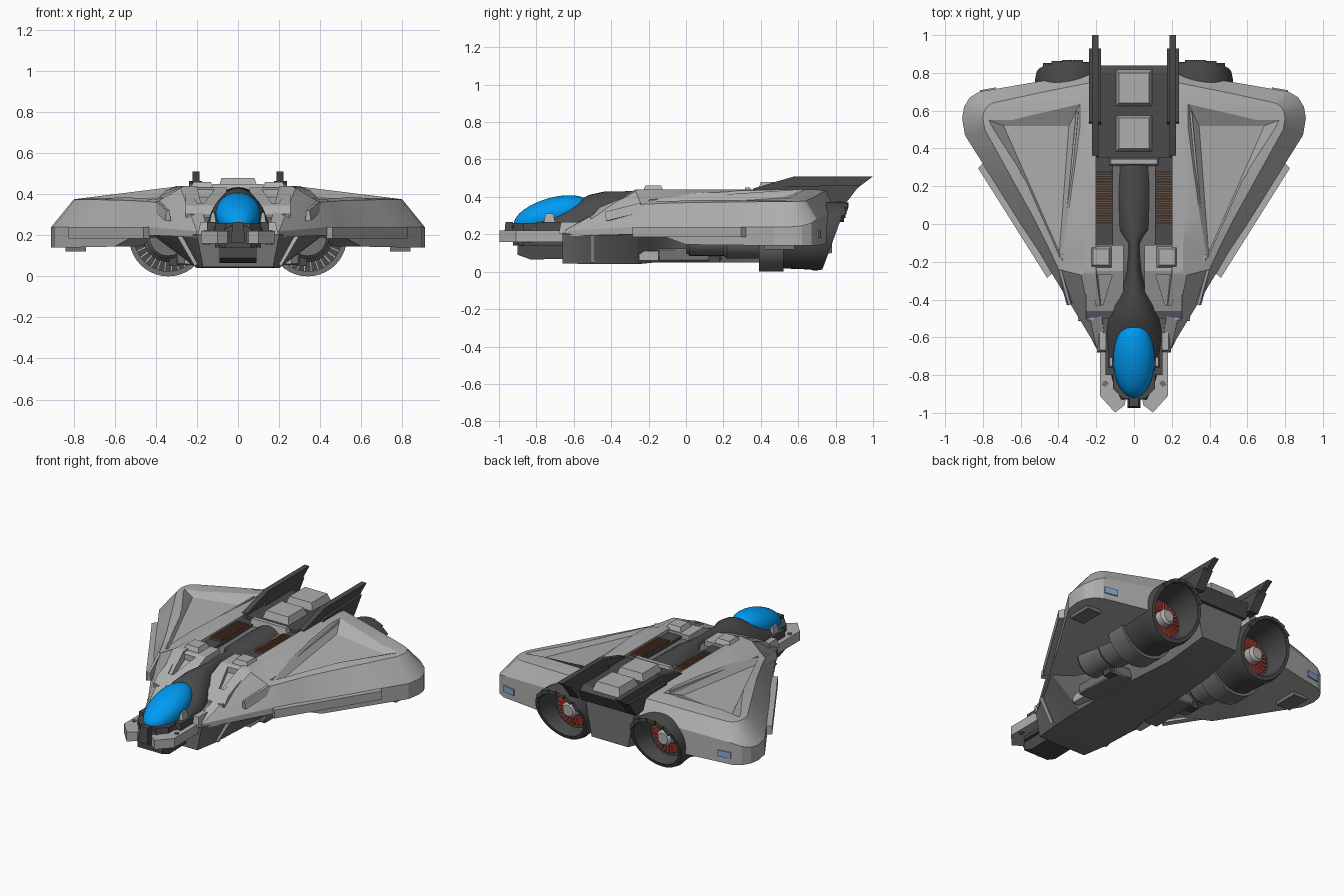
import bpy, bmesh, math
from mathutils import Vector, Matrix
from math import sin, cos, pi

if "Cube" in bpy.data.objects:
    bpy.data.objects.remove(bpy.data.objects["Cube"])

def material(name, c):
    m = bpy.data.materials.new(name)
    m.diffuse_color = (*c, 1)
    m.use_nodes = True
    m.node_tree.nodes["Principled BSDF"].inputs["Base Color"].default_value = m.diffuse_color
    return m

DARK = material("dark_metal", (0.07, 0.07, 0.07))
MID = material("mid_grey", (0.17, 0.17, 0.17))
LIGHT = material("light_grey", (0.43, 0.43, 0.43))
BLUE = material("canopy_blue", (0.0, 0.33, 0.90))
LAMP = material("lamp_blue", (0.25, 0.38, 0.65))
BROWN = material("vent_brown", (0.20, 0.08, 0.04))
RED = material("engine_red", (0.55, 0.06, 0.04))

def finish(name, bm, mat, mirror=False, bevel=0):
    bmesh.ops.recalc_face_normals(bm, faces=bm.faces)
    me = bpy.data.meshes.new(name)
    bm.to_mesh(me)
    bm.free()
    me.shade_smooth()
    me.set_sharp_from_angle(angle=math.radians(28))
    me.materials.append(mat)
    ob = bpy.data.objects.new(name, me)
    bpy.context.collection.objects.link(ob)
    if bevel:
        b = ob.modifiers.new("bevel", "BEVEL")
        b.width, b.segments = bevel, 1
    if mirror:
        ob.modifiers.new("mirror", "MIRROR")
    return ob

def loft(name, rings, mat, mirror=False, bevel=0, closed=False, bm=None):
    """Skin a list of equal-length rings; closed joins last ring to first."""
    own = bm is None
    bm = bm or bmesh.new()
    vs = [[bm.verts.new(p) for p in r] for r in rings]
    n = len(vs[0])
    for a, b in zip(vs, vs[1:] + (vs[:1] if closed else [])):
        for i in range(n):
            bm.faces.new((a[i], a[(i + 1) % n], b[(i + 1) % n], b[i]))
    if not closed:
        caps = [bm.faces.new(vs[0]), bm.faces.new(vs[-1])]
        bmesh.ops.triangulate(bm, faces=[f for f in caps if 4 < n < 16])
    if own:
        return finish(name, bm, mat, mirror, bevel)

def side_prism(name, prof, x0, x1, mat, mirror=False, bevel=0):
    return loft(name, [[(x, y, z) for y, z in prof] for x in (x0, x1)], mat, mirror, bevel)

def plan_prism(name, prof, z0, z1, mat, mirror=False, bevel=0):
    return loft(name, [[(x, y, z) for x, y in prof] for z in (z0, z1)], mat, mirror, bevel)

def pad(name, c, s, mat, inset=0.0, mirror=False, bevel=0, bm=None, rot=None):
    """Box of size s centred on c, with the top face inset."""
    rings = []
    for k, d in ((-.5, 0), (.5, inset)):
        a, b = s[0] / 2 - d, s[1] / 2 - d
        r = [Vector((x, y, k * s[2])) for x, y in ((-a, -b), (a, -b), (a, b), (-a, b))]
        rings.append([(rot @ v if rot else v) + Vector(c) for v in r])
    return loft(name, rings, mat, mirror, bevel, bm=bm)

def cut(ob, rings):
    """Subtract a lofted cutter from the unmirrored half, then mirror again."""
    cutter = loft("cutter", rings, DARK)
    ob.modifiers.clear()
    m = ob.modifiers.new("cut", "BOOLEAN")
    m.operation, m.solver, m.object = "DIFFERENCE", "EXACT", cutter
    cutter.hide_render = True
    bpy.context.view_layer.update()
    me = bpy.data.meshes.new_from_object(ob.evaluated_get(bpy.context.evaluated_depsgraph_get()))
    ob.modifiers.clear()
    me.set_sharp_from_angle(angle=math.radians(20))
    ob.data = me
    bpy.data.objects.remove(cutter)
    ob.modifiers.new("mirror", "MIRROR")

def bar(name, p, q, w, h, mat, taper=.25):
    p, q = Vector(p), Vector(q)
    rot = (q - p).to_track_quat("Y", "Z").to_matrix()
    return pad(name, (p + q) / 2, (w, (q - p).length, h), mat, w * taper, True, rot=rot)

CX, CZ = .34, .19     # engine axis
def ring(y, r, k=0, n=40):
    return [(CX + r * cos(2 * pi * i / n), y + k * r * sin(2 * pi * i / n), CZ + r * sin(2 * pi * i / n))
            for i in range(n)]

# Wing: edge point x, y, edge z, bottom z, matching shoulder point, inner flat x, y
W = [(.15, -.65, .22, .19, .20, -.27, .44, .20, -.25), (.20, -.65, .22, .19, .28, -.27, .43, .26, -.25),
     (.43, -.27, .24, .20, .40, -.24, .36, .26, -.23), (.50, -.15, .24, .20, .45, -.13, .365, .26, -.1),
     (.60, 0, .24, .145, .53, .03, .37, .27, .03), (.747, .235, .24, .142, .66, .265, .373, .275, .265),
     (.895, .47, .24, .14, .79, .50, .375, .28, .50), (.91, .56, .24, .14, .80, .56, .375, .28, .56),
     (.90, .62, .245, .14, .795, .59, .376, .28, .59), (.87, .67, .26, .14, .78, .62, .377, .28, .62),
     (.82, .70, .28, .14, .75, .64, .378, .28, .64), (.5, .755, .31, .15, .5, .695, .405, .28, .69),
     (.22, .80, .33, .15, .22, .75, .435, .20, .72)]
wing = loft("wing", [[(w[0], w[1], w[3]) for w in W], [w[:3] for w in W], [w[4:7] for w in W],
                     [(w[7], w[8], .44) for w in W]], LIGHT, True)
# Sunken triangular panel, then room for the engine
floor = [Vector(p) for p in ((.345, .52, .395), (.69, .52, .355), (.395, -.15, .35))]
rim = [Vector(p) for p in ((.29, .63, .437), (.77, .55, .379), (.385, -.21, .40))]
cut(wing, [floor, [f + (r - f) * 1.6 for f, r in zip(floor, rim)]])
cut(wing, [ring(.4, .174), ring(.95, .174)])

bar("wing_inner_rib", (.30, .60, .425), (.375, -.20, .37), .022, .03, LIGHT)
bar("wing_front_rib", (.395, -.23, .345), (.34, -.43, .295), .03, .05, LIGHT)
bar("wingtip_lamp", (.815, .702, .20), (.73, .717, .20), .012, .04, LAMP, 0)
plan_prism("leading_edge_plate", [(.46, -.285), (.825, .295), (.80, .32), (.43, -.26)],
           .185, .24, LIGHT, True)
pad("wing_skid", (.79, .5, .14), (.10, .16, .04), MID, mirror=True)

# Hull: y, bottom half width, bottom z, mid half width, mid z, top half width, top z
H = [(-.66, .17, .045, .20, .20, .15, .24), (-.5, .19, .04, .28, .205, .17, .29),
     (-.26, .20, .04, .42, .205, .20, .38), (-.16, .19, .05, .32, .20, .22, .40),
     (.1, .18, .05, .24, .20, .22, .40), (.5, .15, .05, .17, .20, .20, .41),
     (.78, .13, .10, .155, .22, .19, .41)]
loft("hull", [[(a, y, b), (c, y, d), (e, y, f), (-e, y, f), (-c, y, d), (-a, y, b)]
              for y, a, b, c, d, e, f in H], MID)
bar("flank_rib", (.20, -.50, .055), (.285, -.50, .20), .025, .025, LIGHT)

# Rear deck, hatches and tail fins
side_prism("rear_deck", [(.35, .36), (.35, .435), (.80, .435), (.84, .41), (.80, .33)], -.19, .19, DARK)
for i, y in enumerate((.48, .72)):
    pad(f"deck_hatch_{i}", (0, y, .45), (.2, .2, .06), LIGHT, .02)
pad("deck_step", (0, .33, .425), (.27, .05, .05), LIGHT, .012)
side_prism("tail_fin", [(.35, .40), (.36, .445), (.58, .51), (1, .51), (.84, .39)], .187, .222, DARK, True)
side_prism("fin_rail", [(.50, .39), (.54, .455), (.93, .465), (.85, .36)], .175, .238, DARK, True)

# Spine and cockpit hood: y, half width, base z, top z
S = [(-.93, .07, .20, .25), (-.85, .11, .20, .27), (-.7, .145, .20, .32), (-.58, .152, .20, .375),
     (-.52, .145, .2, .41), (-.43, .12, .22, .43), (-.33, .07, .22, .43), (-.24, .048, .25, .432),
     (-.1, .048, .25, .432), (-.03, .11, .28, .432), (.2, .118, .28, .435), (.33, .11, .28, .435)]
loft("spine_hood", [[(w * cos(pi * i / 16), y, a + (b - a) * sin(pi * i / 16) ** .75 if 0 < i < 16 else a)
                     for i in range(17)] for y, w, a, b in S], DARK)
bm = bmesh.new()
bmesh.ops.create_uvsphere(bm, u_segments=32, v_segments=18, radius=1)
bm.transform(Matrix.Translation((0, -.718, .304)) @ Matrix.Rotation(.29, 4, "X")
             @ Matrix.Diagonal((.110, .21, .09, 1)))
finish("canopy", bm, BLUE)
pad("canopy_latch", (.122, -.73, .285), (.03, .06, .05), LIGHT, .008, True)

# Nose prongs and chin
plan_prism("nose_prong", [(.10, -.64), (.18, -.66), (.18, -.91), (.10, -.998), (.05, -.96),
                          (.04, -.91), (.07, -.90), (.10, -.87)], .16, .22, LIGHT, True)
bm = bmesh.new()
bmesh.ops.create_cone(bm, cap_ends=True, segments=12, radius1=.018, radius2=.014, depth=.07)
bmesh.ops.translate(bm, verts=bm.verts, vec=(.153, -.845, .19))
finish("prong_bolt", bm, MID, True)
plan_prism("chin", [(.112, -.6), (.112, -.87), (.06, -.925), (-.06, -.925), (-.112, -.87), (-.112, -.6)],
           .14, .26, DARK)
plan_prism("hood_sill", [(.10, -.6), (.15, -.6), (.15, -.80), (.11, -.80)], .2, .265, DARK, True)
pad("nose_post", (0, -.945, .215), (.07, .06, .10), DARK, .01)
side_prism("lower_chin", [(-.6, .07), (-.83, .065), (-.9, .09), (-.9, .15), (-.6, .15)], -.09, .09, DARK)
pad("nose_collar", (.165, -.62, .235), (.06, .12, .06), LIGHT, .012, True)
pad("front_lamp", (.232, -.497, .293), (.035, .025, .022), LAMP, mirror=True)

# Shoulders with triangular pockets and pads
shoulder = side_prism("shoulder", [(-.11, .25), (-.11, .432), (-.25, .432), (-.46, .345), (-.5, .30), (-.5, .22)],
                      .055, .255, LIGHT, True)
tri = [(.115, -.27), (.235, -.27), (.20, -.43), (.165, -.43)]
cut(shoulder, [[(x, y, .49 + y * .38 + dz) for x, y in tri] for dz in (0, .2)])
pad("shoulder_pad", (.175, -.175, .44), (.12, .12, .04), LIGHT, .018, True)

# Brown side vents
pad("vent_base", (.16, .13, .402), (.10, .48, .03), DARK, mirror=True)
bm = bmesh.new()
for i in range(16):
    pad("", (.16, .005 + i * .018, .418), (.08, .010, .022), BROWN, bm=bm)
finish("vent_slats", bm, BROWN, True)

# Engines
def radial(name, mat, count, r, y, size, k=0, span=(0, 1)):
    bm = bmesh.new()
    for i in range(count):
        a = 2 * pi * (span[0] + (span[1] - span[0]) * i / count)
        pad("", (CX + r * cos(a), y + k * r * sin(a), CZ + r * sin(a)), size, mat, bm=bm,
            rot=Matrix.Rotation(-a, 3, "Y"))
    finish(name, bm, mat, True)

loft("engine_tube", [ring(.0, .09), ring(.02, .105), ring(.2, .105), ring(.22, .12), ring(.45, .12)], MID, True)
loft("intake_ring", [ring(.39, .19), ring(.52, .19), ring(.52, .1), ring(.46, .1), ring(.46, .165), ring(.39, .165)],
     MID, True, closed=True)
loft("intake_back", [ring(.445, .168), ring(.465, .168)], DARK, True)
radial("intake_blades", LIGHT, 30, .142, .425, (.05, .05, .010))
loft("nozzle", [ring(.5, .172), ring(.66, .178), ring(.76, .185, .37), ring(.795, .178, .37), ring(.795, .155, .37),
                ring(.66, .13), ring(.5, .13)], DARK, True, closed=True)
radial("nozzle_teeth", DARK, 6, .168, .797, (.022, .02, .05), .37, (.13, .45))
loft("burner_plate", [ring(.62, .14), ring(.66, .14)], DARK, True)
radial("burner_vanes", RED, 24, .085, .665, (.055, .02, .012))
loft("burner_hub", [ring(.65, .052), ring(.71, .05), ring(.725, .035)], LIGHT, True)

# Engine brackets under the hull
pad("engine_bracket", (.235, .02, .09), (.13, .34, .07), MID, mirror=True, bevel=.008)
pad("bracket_front", (.22, -.2, .085), (.08, .1, .05), LIGHT, mirror=True)
pad("bracket_block", (.31, .15, .08), (.05, .06, .06), DARK, mirror=True)
